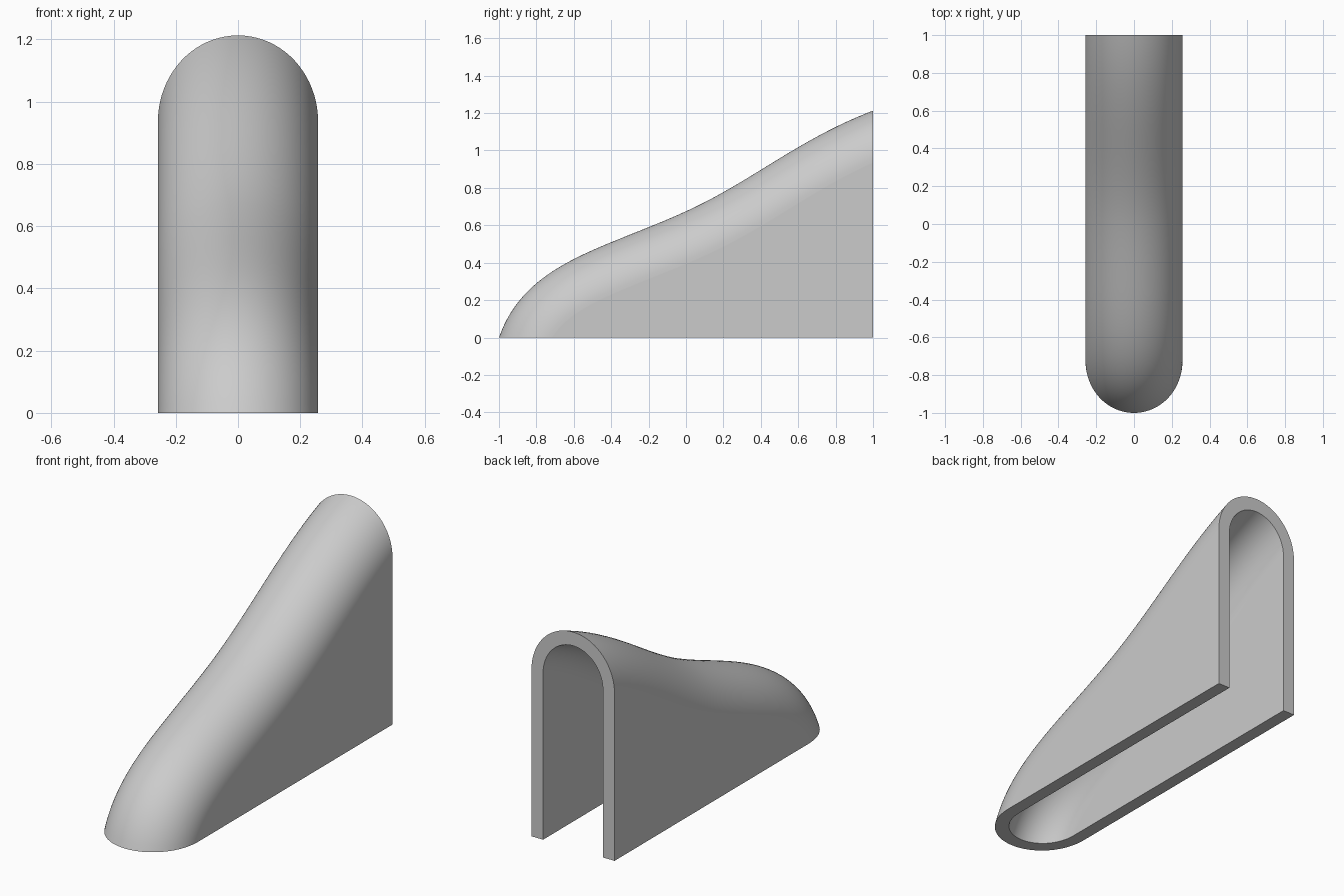
import bpy, bmesh, math
from mathutils import Vector

cube = bpy.data.objects.get("Cube")
if cube:
    bpy.data.objects.remove(cube)

RADIUS = 0.2575      # outer half width
WALL = 0.072         # shell thickness
ARC_STEPS = 40       # across the rounded ridge
LENGTH_STEPS = 64    # along the ridge

# Ridge line as two Bezier segments in the (y, z) plane
RIDGE = [
    [Vector(p) for p in ((-1, 0), (-0.86, 0.4), (-0.45, 0.47), (0, 0.675))],
    [Vector(p) for p in ((0, 0.675), (0.35, 0.834), (0.6, 1.06), (1, 1.213))],
]


def offset_point(u, depth):
    """Point on the ridge at u (0 to 2), moved inward by depth."""
    seg = min(int(u), 1)
    t = u - seg
    a, b, c, d = RIDGE[seg]
    s = 1 - t
    pos = a * s**3 + b * 3 * s * s * t + c * 3 * s * t * t + d * t**3
    tan = ((b - a) * s * s + (c - b) * 2 * s * t + (d - c) * t * t).normalized()
    return pos + Vector((tan.y, -tan.x)) * depth


def find_u(depth, axis, target):
    """Where the offset ridge crosses the floor or the back plane."""
    lo, hi = 0.0, 2.0
    for _ in range(40):
        mid = (lo + hi) / 2
        if offset_point(mid, depth)[axis] < target:
            lo = mid
        else:
            hi = mid
    return (lo + hi) / 2


bm = bmesh.new()


def skin(radius, outward):
    """Rounded ridge plus two flat side walls; returns rows and bottom corners."""
    rows = []
    for i in range(ARC_STEPS + 1):
        angle = math.pi * (i / ARC_STEPS - 0.5)
        depth = RADIUS - radius * math.cos(angle)
        start, end = find_u(depth, 1, 0), find_u(depth, 0, 1)
        row = []
        for j in range(LENGTH_STEPS + 1):
            p = offset_point(start + (end - start) * j / LENGTH_STEPS, depth)
            row.append(bm.verts.new((radius * math.sin(angle), p.x, p.y)))
        rows.append(row)
    for a, b in zip(rows, rows[1:]):
        for j in range(LENGTH_STEPS):
            bm.faces.new((a[j], b[j], b[j + 1], a[j + 1]))
    corners = [bm.verts.new((s * radius, 1, 0)) for s in (-1, 1)]
    for row, corner in zip((rows[0], rows[-1]), corners):
        bm.faces.new(row + [corner])
    return rows, corners


outer, outer_corners = skin(RADIUS, True)
inner, inner_corners = skin(RADIUS - WALL, False)

# Rims joining the two skins along the floor and at the open back
for end, k in ((0, 0), (-1, 1)):
    for i in range(ARC_STEPS):
        bm.faces.new((outer[i][end], outer[i + 1][end], inner[i + 1][end], inner[i][end]))
    for side in (0, -1):
        bm.faces.new((outer[side][end], inner[side][end],
                      inner_corners[side], outer_corners[side]))
bmesh.ops.recalc_face_normals(bm, faces=bm.faces)

mesh = bpy.data.meshes.new("sloped_cover")
bm.to_mesh(mesh)
bm.free()
cover = bpy.data.objects.new("sloped_cover", mesh)
bpy.context.collection.objects.link(cover)

# Plain grey finish
grey = bpy.data.materials.new("plain_grey")
grey.use_nodes = True
colour = (0.6, 0.6, 0.6, 1)
grey.diffuse_color = colour
grey.node_tree.nodes["Principled BSDF"].inputs["Base Color"].default_value = colour
mesh.materials.append(grey)

# Smooth ridge, crisp rims, flat walls
bpy.ops.object.select_all(action="DESELECT")
cover.select_set(True)
bpy.context.view_layer.objects.active = cover
bpy.ops.object.shade_smooth_by_angle(angle=math.radians(30))
for poly in mesh.polygons:
    if len(poly.vertices) > 4:
        poly.use_smooth = False
